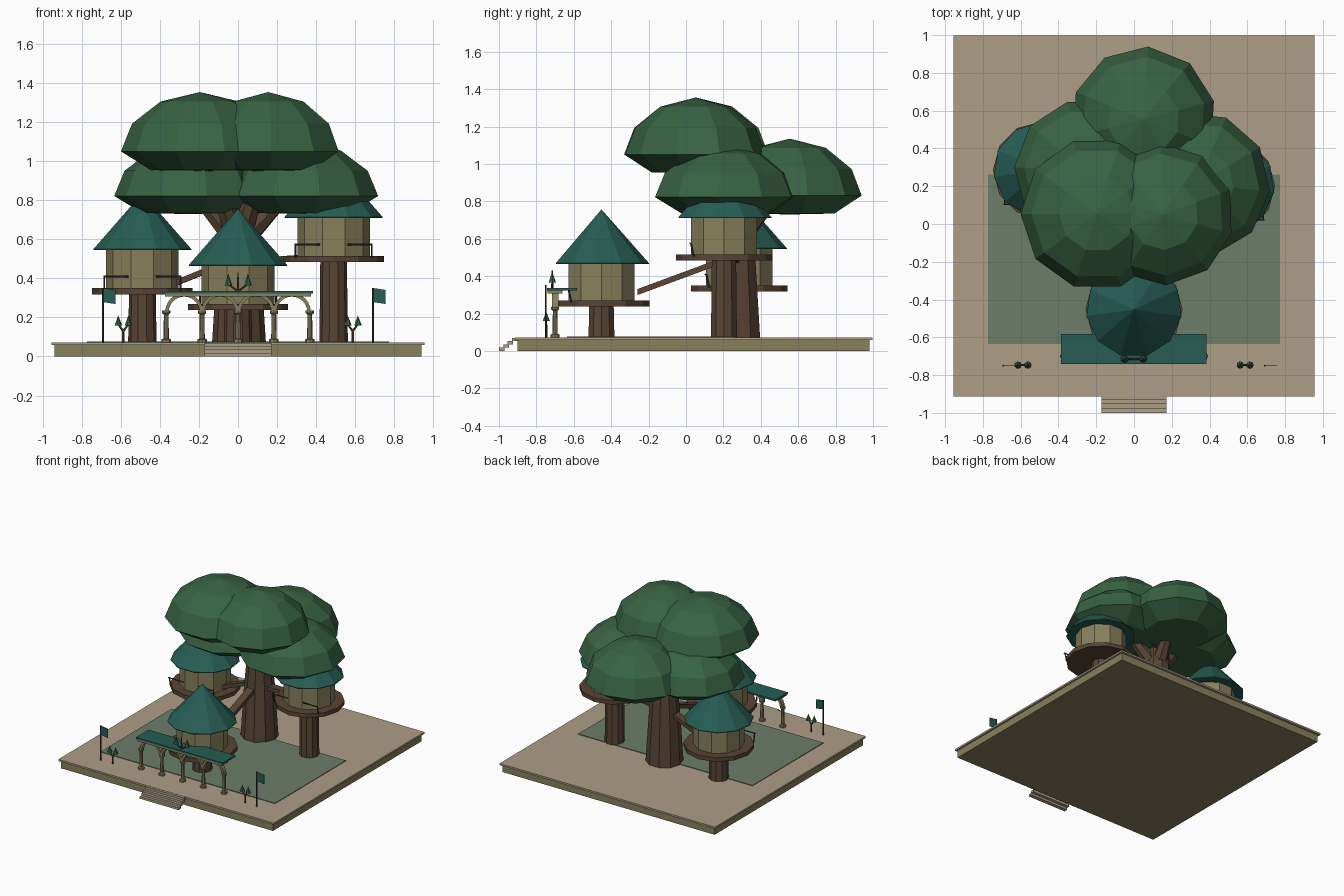
import bpy, bmesh, math
from mathutils import Vector

if "Cube" in bpy.data.objects:
    bpy.data.objects.remove(bpy.data.objects["Cube"])


def mat(name, r, g, b):
    m = bpy.data.materials.new(name)
    m.diffuse_color = (r, g, b, 1)
    m.use_nodes = True
    m.node_tree.nodes["Principled BSDF"].inputs["Base Color"].default_value = m.diffuse_color
    return m


LEAF = mat("leaf", 0.04, 0.125, 0.055)
TEAL = mat("teal", 0.02, 0.11, 0.09)
WOOD = mat("wood", 0.10, 0.06, 0.035)
STONE = mat("stone", 0.42, 0.34, 0.24)
WALL = mat("wall", 0.25, 0.22, 0.11)
LAWN = mat("lawn", 0.15, 0.21, 0.14)
DARK = mat("dark_metal", 0.04, 0.035, 0.03)


def finish(name, bm, m):
    bmesh.ops.recalc_face_normals(bm, faces=bm.faces)
    me = bpy.data.meshes.new(name)
    bm.to_mesh(me)
    bm.free()
    me.materials.append(m)
    ob = bpy.data.objects.new(name, me)
    bpy.context.collection.objects.link(ob)
    return ob


def box(name, x0, x1, y0, y1, z0, z1, m):
    bm = bmesh.new()
    bmesh.ops.create_cube(bm, size=1)
    for v in bm.verts:
        v.co = ((x0 + x1) / 2 + v.co.x * (x1 - x0), (y0 + y1) / 2 + v.co.y * (y1 - y0),
                (z0 + z1) / 2 + v.co.z * (z1 - z0))
    return finish(name, bm, m)


def lathe(name, cx, cy, profile, n, m, turn=0.0):
    """Revolve (radius, z) points with n flat sides; zero radius makes a tip."""
    bm = bmesh.new()
    rings = []
    for r, z in profile:
        if r == 0:
            rings.append([bm.verts.new((cx, cy, z))] * n)
        else:
            rings.append([bm.verts.new((cx + r * math.cos(turn + math.tau * i / n),
                                        cy + r * math.sin(turn + math.tau * i / n), z)) for i in range(n)])
    for a, b in zip(rings, rings[1:]):
        for i in range(n):
            j = (i + 1) % n
            bm.faces.new(list(dict.fromkeys((a[i], a[j], b[j], b[i]))))
    for end in (rings[0], rings[-1]):
        if end[0] != end[1]:
            bm.faces.new(end)
    return finish(name, bm, m)


def rod(name, a, b, r0, r1, m, n=6):
    a, b = Vector(a), Vector(b)
    bm = bmesh.new()
    bmesh.ops.create_cone(bm, cap_ends=True, segments=n, radius1=r0, radius2=r1, depth=(b - a).length)
    rot = (b - a).to_track_quat('Z', 'Y')
    for v in bm.verts:
        v.co = rot @ v.co + (a + b) / 2
    return finish(name, bm, m)


def plank(name, a, b, width, thick, m):
    a, b = Vector(a), Vector(b)
    d = (b - a).normalized()
    side = d.cross(Vector((0, 0, 1))).normalized() * width / 2
    up = Vector((0, 0, thick / 2))
    bm = bmesh.new()
    ends = [[bm.verts.new(p + s * side + t * up) for s, t in ((-1, -1), (1, -1), (1, 1), (-1, 1))] for p in (a, b)]
    for e in ends:
        bm.faces.new(e)
    for i in range(4):
        j = (i + 1) % 4
        bm.faces.new((ends[0][i], ends[0][j], ends[1][j], ends[1][i]))
    return finish(name, bm, m)


# Plinth, lawn and steps
box("plinth", -0.94, 0.94, -0.90, 0.98, 0, 0.06, WALL)
box("plinth_cap", -0.955, 0.955, -0.912, 0.998, 0.058, 0.072, STONE)
box("lawn", -0.773, 0.773, -0.635, 0.262, 0.07, 0.077, LAWN)
for i in range(4):
    box("step", -0.172, 0.172, -1 + 0.023 * i, -0.97 + 0.023 * i, 0.0175 * i, 0.0175 * (i + 1), STONE)

# Main trunk with branches up into the crown
TC = (0.005, 0.265)
lathe("trunk", *TC, [(0.138, 0.07), (0.112, 0.48), (0.09, 0.72)], 10, WOOD)
for bx, by in ((-0.24, 0.27), (0.28, 0.22), (0.06, 0.5), (-0.15, 0.08), (0.14, 0.08)):
    rod("branch", (*TC, 0.58), (bx, by, 1.0 if by < 0.1 else 0.86), 0.065, 0.03, WOOD, 7)

# Crown: flattened domes, two high in front and three lower behind
for x, y, r, zb, h in ((-0.195, 0.055, 0.405, 0.95, 0.405), (0.155, 0.05, 0.375, 0.95, 0.405),
                       (-0.255, 0.28, 0.38, 0.73, 0.37), (0.335, 0.21, 0.385, 0.73, 0.37),
                       (0.05, 0.555, 0.385, 0.73, 0.405)):
    lathe("crown_dome", x, y, [(0, zb), (0.62 * r, zb + 0.005), (r, zb + 0.25 * h), (0.86 * r, zb + 0.60 * h),
                               (0.5 * r, zb + 0.88 * h), (0, zb + h)], 10, LEAF, 0.2 + x)


# Round huts on posts
def hut(x, y, z):
    lathe("hut_post", x, y, [(0.073, 0.07), (0.068, z)], 10, WOOD)
    lathe("hut_deck", x, y, [(0.257, z - 0.032), (0.257, z)], 12, WOOD)
    lathe("hut_wall", x, y, [(0.186, z), (0.186, z + 0.2)], 10, WALL)
    lathe("hut_roof", x, y, [(0, z + 0.2), (0.254, z + 0.195), (0.254, z + 0.2), (0, z + 0.487)], 11, TEAL, math.pi / 2)
    for s in (-1, 1):
        yr = y - 0.181
        rod("rail_bar", (x + s * 0.2, yr, z + 0.06), (x + s * 0.07, yr, z + 0.06), 0.005, 0.005, DARK)
        rod("rail_post", (x + s * 0.195, yr + 0.02, z - 0.01), (x + s * 0.195, yr + 0.005, z + 0.06), 0.005, 0.005, DARK)


hut(0, -0.452, 0.27)
hut(-0.49, 0.285, 0.35)
hut(0.49, 0.203, 0.515)

# Bridges from each deck to the trunk
plank("front_bridge", (0, -0.26, 0.315), (0, 0.2, 0.485), 0.06, 0.032, WOOD)
plank("left_bridge", (-0.36, 0.28, 0.36), (-0.05, 0.267, 0.485), 0.06, 0.032, WOOD)
plank("right_bridge", (0.36, 0.22, 0.508), (0.05, 0.26, 0.485), 0.06, 0.032, WOOD)

# Arcade
AY, GAP = -0.70, 0.184
for i in range(5):
    x = (i - 2) * GAP
    lathe("arcade_column", x, AY, [(0.024, 0.07), (0.024, 0.088), (0.014, 0.092), (0.012, 0.215),
                                   (0.021, 0.222), (0.021, 0.235)], 8, WALL)
for i in range(4):
    cx = (i - 1.5) * GAP
    bm = bmesh.new()
    prev = None
    for k in range(13):
        t = math.pi * k / 12
        q = [bm.verts.new((cx + r * math.cos(t), AY + dy, 0.228 + r * math.sin(t)))
             for r, dy in ((0.079, -0.017), (0.097, -0.017), (0.097, 0.017), (0.079, 0.017))]
        if prev:
            for a in range(4):
                bm.faces.new((prev[a], prev[(a + 1) % 4], q[(a + 1) % 4], q[a]))
        else:
            bm.faces.new(q)
        prev = q
    bm.faces.new(prev)
    finish("arcade_arch", bm, WALL)
box("arcade_beam", -0.375, 0.375, AY - 0.04, AY + 0.04, 0.308, 0.324, WALL)
box("arcade_roof", -0.386, 0.384, -0.742, -0.582, 0.324, 0.336, TEAL)


# Forked saplings
def sapling(x, y, z, spread, rise, h, r):
    for s in (-1, 1):
        rod("sapling_stem", (x, y, z), (x + s * spread, y, z + rise), 0.006, 0.004, WOOD)
        lathe("sapling_leaf", x + s * spread, y, [(r, z + rise - 0.005), (0, z + rise + h)], 7, LEAF)


sapling(0, -0.715, 0.335, 0.05, 0.035, 0.055, 0.02)
rod("centre_stem", (0, -0.715, 0.33), (0, -0.715, 0.43), 0.006, 0.004, WOOD)
for s in (-1, 1):
    sapling(s * 0.588, -0.747, 0.13, 0.026, 0.035, 0.045, 0.02)
    rod("sapling_trunk", (s * 0.588, -0.747, 0.07), (s * 0.588, -0.747, 0.14), 0.006, 0.006, WOOD)
    # Flag and pole
    rod("flag_pole", (s * 0.692, -0.75, 0.07), (s * 0.692, -0.75, 0.352), 0.005, 0.005, DARK)
    fx = s * 0.692
    plank("flag", (fx, -0.75, 0.315), (fx + 0.065, -0.75, 0.305), 0.004, 0.072, TEAL)
